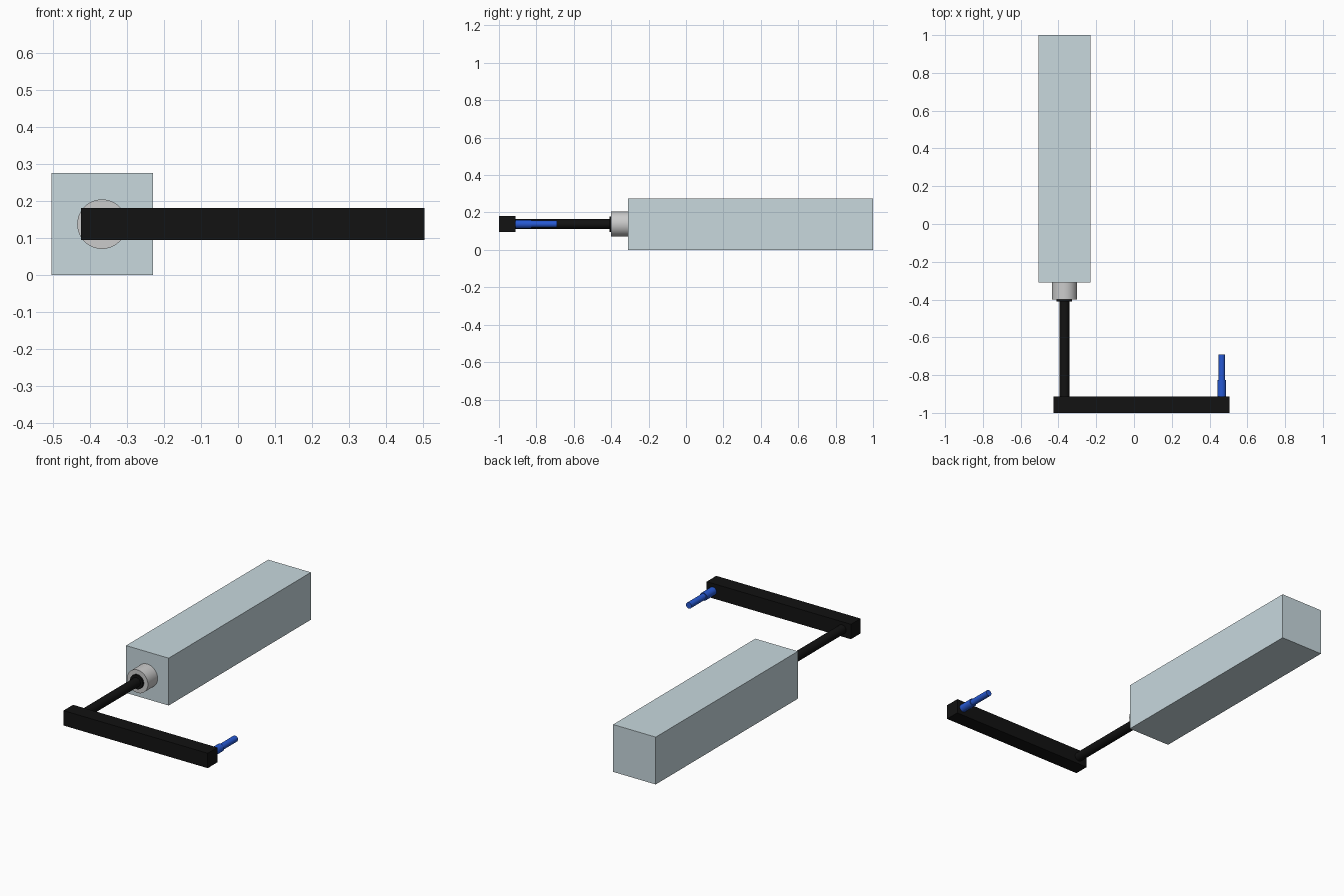
import bpy
import math

if "Cube" in bpy.data.objects:
    bpy.data.objects.remove(bpy.data.objects["Cube"])


def material(name, color):
    m = bpy.data.materials.new(name)
    m.diffuse_color = (*color, 1.0)
    m.use_nodes = True
    m.node_tree.nodes["Principled BSDF"].inputs["Base Color"].default_value = m.diffuse_color
    return m


glassy = material("pale_blue", (0.58, 0.69, 0.73))
black = material("black", (0.006, 0.006, 0.006))
blue = material("blue", (0.02, 0.10, 0.65))
AXIS_Z = 0.138


def box(name, lo, hi, mat):
    bpy.ops.mesh.primitive_cube_add(
        size=1, location=[(a + b) / 2 for a, b in zip(lo, hi)])
    ob = bpy.context.object
    ob.name = name
    ob.scale = [b - a for a, b in zip(lo, hi)]
    bpy.ops.object.transform_apply(location=False, rotation=False, scale=True)
    ob.data.materials.append(mat)
    return ob


def rod(name, x, y0, y1, radius, mat=None):
    # cylinder lying along y at the shaft height
    bpy.ops.mesh.primitive_cylinder_add(
        vertices=48, radius=radius, depth=y1 - y0,
        location=(x, (y0 + y1) / 2, AXIS_Z), rotation=(math.pi / 2, 0, 0))
    ob = bpy.context.object
    ob.name = name
    bpy.ops.object.shade_smooth_by_angle(angle=math.radians(30))
    if mat:
        ob.data.materials.append(mat)
    return ob


# Housing with its collar
box("housing", (-0.505, -0.31, 0), (-0.23, 1.0, 0.276), glassy)
rod("collar", -0.368, -0.40, -0.31, 0.067)
rod("shaft_seal", -0.368, -0.41, -0.395, 0.041, black)

# Crank: shaft, arm and stepped handle pin
rod("shaft", -0.368, -0.92, -0.405, 0.026, black)
box("crank_arm", (-0.425, -1.0, 0.095), (0.505, -0.912, 0.182), black)
rod("handle_base", 0.465, -0.92, -0.825, 0.023, blue)
rod("handle_pin", 0.465, -0.83, -0.69, 0.018, blue)
